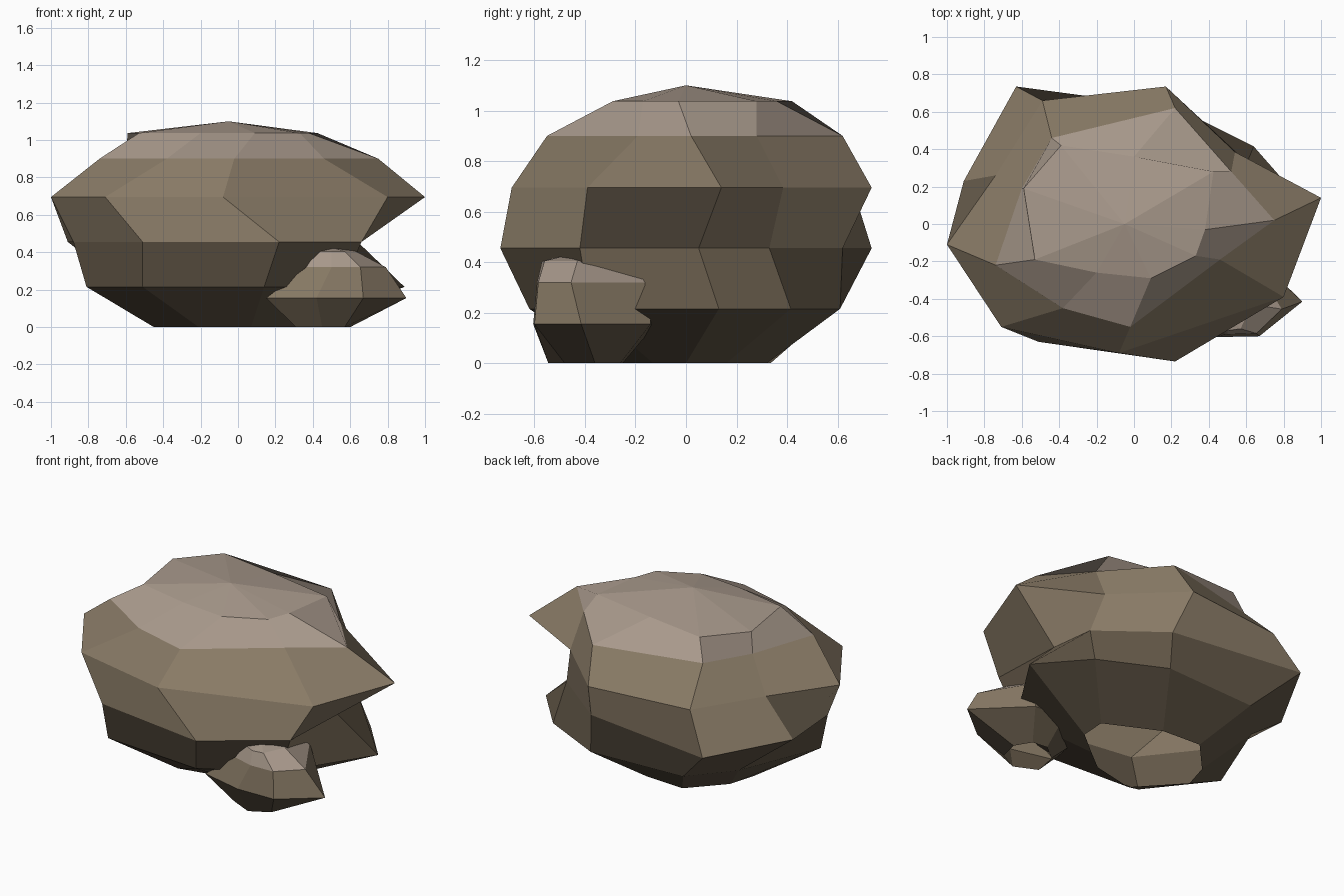
import bpy
import bmesh

# Remove the default cube only
default_cube = bpy.data.objects.get("Cube")
if default_cube:
    bpy.data.objects.remove(default_cube, do_unlink=True)


def make_material(name, colour):
    material = bpy.data.materials.new(name)
    material.use_nodes = True
    material.diffuse_color = colour
    shader = next(n for n in material.node_tree.nodes if n.type == 'BSDF_PRINCIPLED')
    shader.inputs["Base Color"].default_value = colour
    shader.inputs["Roughness"].default_value = 0.9
    return material


# Dark damp base, brown middle, pale weathered top
STONE = [
    make_material("dark brown stone", (0.125, 0.097, 0.064, 1.0)),
    make_material("brown stone", (0.25, 0.197, 0.133, 1.0)),
    make_material("pale stone", (0.40, 0.325, 0.265, 1.0)),
]


def loft_rock(name, sections, apex, middle_from, pale_from):
    """Bridge irregular horizontal outlines from the ground up and close them at the apex."""
    bm = bmesh.new()
    loops = []
    for height, outline in sections:
        loops.append([bm.verts.new((x, y, height)) for x, y in outline])

    # Walls between neighbouring outlines
    count = len(loops[0])
    for lower, upper in zip(loops, loops[1:]):
        for i in range(count):
            j = (i + 1) % count
            bm.faces.new((lower[i], lower[j], upper[j], upper[i]))

    # Faceted cap; the underside stays open
    tip = bm.verts.new(apex)
    for i in range(count):
        bm.faces.new((loops[-1][i], loops[-1][(i + 1) % count], tip))

    # Flat facets, coloured in bands by height
    for face in bm.faces:
        face.smooth = False
        height = face.calc_center_median().z
        face.material_index = int(height > middle_from) + int(height > pale_from)

    mesh = bpy.data.meshes.new(name)
    bm.to_mesh(mesh)
    bm.free()
    for material in STONE:
        mesh.materials.append(material)
    rock = bpy.data.objects.new(name, mesh)
    bpy.context.scene.collection.objects.link(rock)


# Large boulder: foot, flare, undercut, widest ledge, shoulder, crown
boulder_foot = [(.37, .0), (.38, .16), (.05, .32), (-.21, .335), (-.4, .13),
                (-.45, -.04), (-.21, -.3), (.07, -.24), (.21, -.13)]
boulder_flare = [(.89, .13), (.64, .415), (.24, .61), (-.385, .58), (-.6, .33),
                 (-.81, -.19), (-.51, -.57), (.14, -.62), (.56, -.38)]
boulder_undercut = [(.64, .05), (.605, .33), (.23, .62), (-.63, .735), (-.91, .23),
                    (-.88, -.16), (-.51, -.63), (.22, -.735), (.66, -.42)]
boulder_ledge = [(1, .14), (.54, .385), (.17, .735), (-.49, .66), (-.74, .26),
                 (-1, -.11), (-.71, -.55), (-.08, -.69), (.8, -.39)]
boulder_shoulder = [(.75, .02), (.52, .28), (.22, .62), (-.44, .46), (-.6, .19),
                    (-.74, -.22), (-.38, -.45), (-.02, -.55), (.46, -.19)]
boulder_crown = [(.38, -.03), (.425, .28), (0, .36), (-.39, .42), (-.59, .19),
                 (-.53, -.19), (-.2, -.26), (.09, -.29), (.33, -.17)]
loft_rock(
    "large_boulder",
    [(0, boulder_foot), (.215, boulder_flare), (.455, boulder_undercut),
     (.695, boulder_ledge), (.9, boulder_shoulder), (1.037, boulder_crown)],
    (-.05, 0, 1.1),
    middle_from=.455,
    pale_from=.9,
)

# Small stone tucked under the front ledge: foot, widest ledge, shoulder, crown
stone_foot = [(.6, -.36), (.54, -.26), (.44, -.25), (.34, -.33), (.31, -.48),
              (.45, -.545), (.57, -.48)]
stone_ledge = [(.9, -.415), (.62, -.14), (.42, -.12), (.18, -.25), (.15, -.54),
               (.42, -.605), (.67, -.6)]
stone_shoulder = [(.79, -.455), (.6, -.14), (.43, -.16), (.33, -.32), (.365, -.55),
                  (.5, -.59), (.655, -.585)]
stone_crown = [(.63, -.43), (.58, -.33), (.48, -.31), (.4, -.37), (.42, -.53),
               (.5, -.57), (.57, -.56)]
loft_rock(
    "small_stone",
    [(0, stone_foot), (.155, stone_ledge), (.32, stone_shoulder), (.405, stone_crown)],
    (.5, -.48, .425),
    middle_from=.155,
    pale_from=.32,
)
